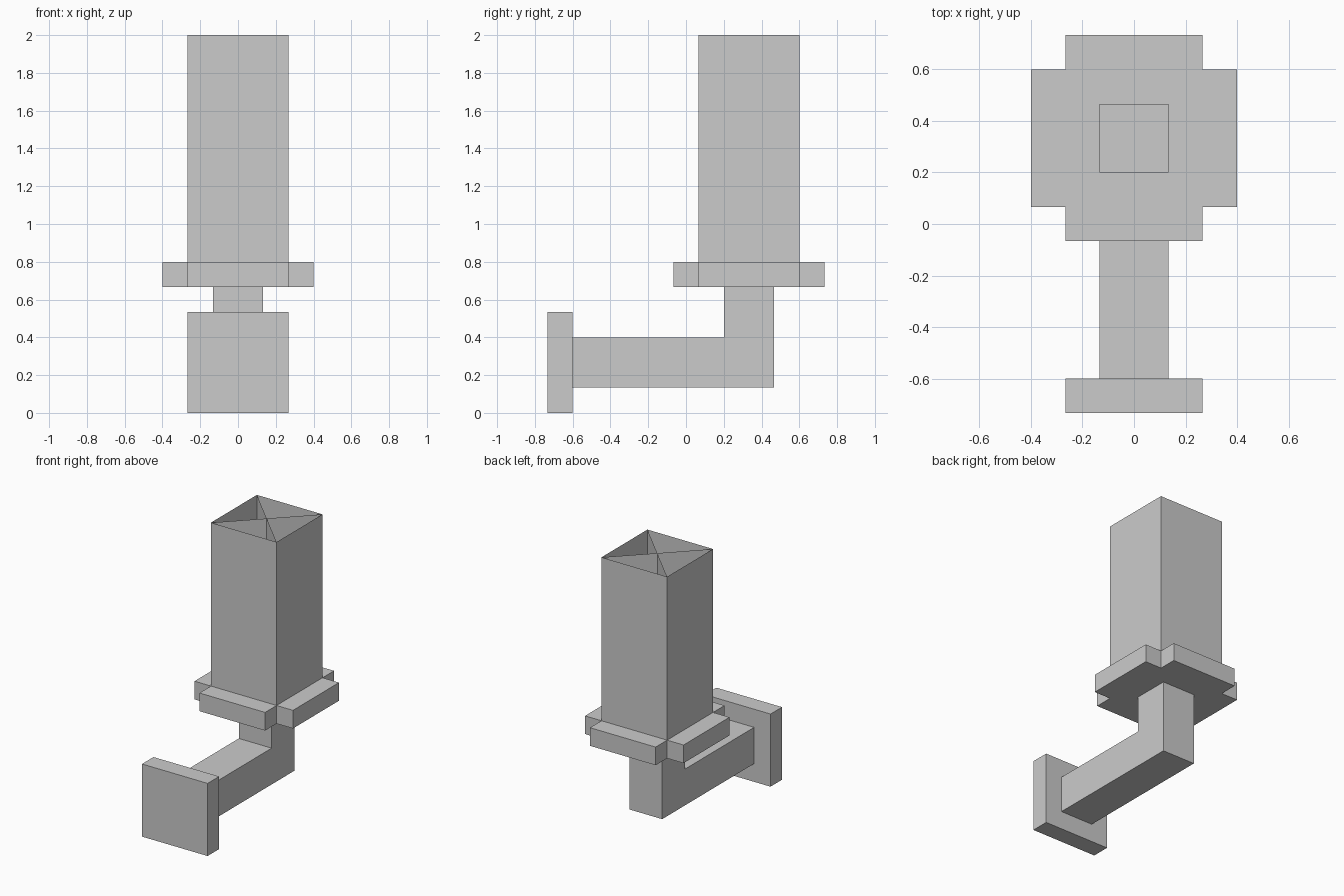
import bpy, bmesh
from mathutils import Vector

if "Cube" in bpy.data.objects:
    bpy.data.objects.remove(bpy.data.objects["Cube"])

U = 2 / 15           # grid step of the blocky design
CY = 2.5 * U         # y centre of the upper part


def finish(name, bm):
    mesh = bpy.data.meshes.new(name)
    bm.to_mesh(mesh)
    bm.free()
    obj = bpy.data.objects.new(name, mesh)
    bpy.context.collection.objects.link(obj)
    return obj


def prism(name, points, direction):
    """Extrude a closed flat outline along a direction."""
    bm = bmesh.new()
    face = bm.faces.new([bm.verts.new(p) for p in points])
    ext = bmesh.ops.extrude_face_region(bm, geom=[face])
    moved = [v for v in ext["geom"] if isinstance(v, bmesh.types.BMVert)]
    bmesh.ops.translate(bm, verts=moved, vec=Vector(direction))
    bmesh.ops.recalc_face_normals(bm, faces=bm.faces)
    return finish(name, bm)


def upright_sheets(name, lines, z0, z1):
    """Thin vertical sheets standing on the given ground lines."""
    bm = bmesh.new()
    for (ax, ay), (bx, by) in lines:
        bm.faces.new([bm.verts.new(p) for p in
                      ((ax, ay, z0), (bx, by, z0), (bx, by, z1), (ax, ay, z1))])
    bmesh.ops.remove_doubles(bm, verts=bm.verts, dist=1e-5)
    return finish(name, bm)


# Square plate fixed to the wall
w = 2 * U
prism("wall_plate", [(-w, -5.5 * U, 0), (w, -5.5 * U, 0),
                     (w, -5.5 * U, 4 * U), (-w, -5.5 * U, 4 * U)], (0, U, 0))

# L-shaped arm, its post passing up through the tray
top = 0.81
arm = [(-4.5 * U, U), (3.5 * U, U), (3.5 * U, top),
       (1.5 * U, top), (1.5 * U, 3 * U), (-4.5 * U, 3 * U)]
prism("arm", [(-U, y, z) for y, z in arm], (2 * U, 0, 0))

# Cross-shaped tray: one corner step turned four times
outline = []
x, y, c = (3, 2), (2, 2), (2, 3)
for turn in range(4):
    outline += [x, y, c]
    x, y, c = [(-b, a) for a, b in (x, y, c)]
prism("tray", [(a * U, CY + b * U, 5 * U) for a, b in outline], (0, 0, U))

# Open-topped square shade
corners = [(-w, CY - w), (w, CY - w), (w, CY + w), (-w, CY + w)]
upright_sheets("shade", [(corners[i], corners[(i + 1) % 4]) for i in range(4)],
               6 * U, 2.0)

# Crossed diagonal sheets inside the shade
upright_sheets("inner_cross", [(corners[i], corners[i + 2]) for i in range(2)],
               6 * U, 2.0)
